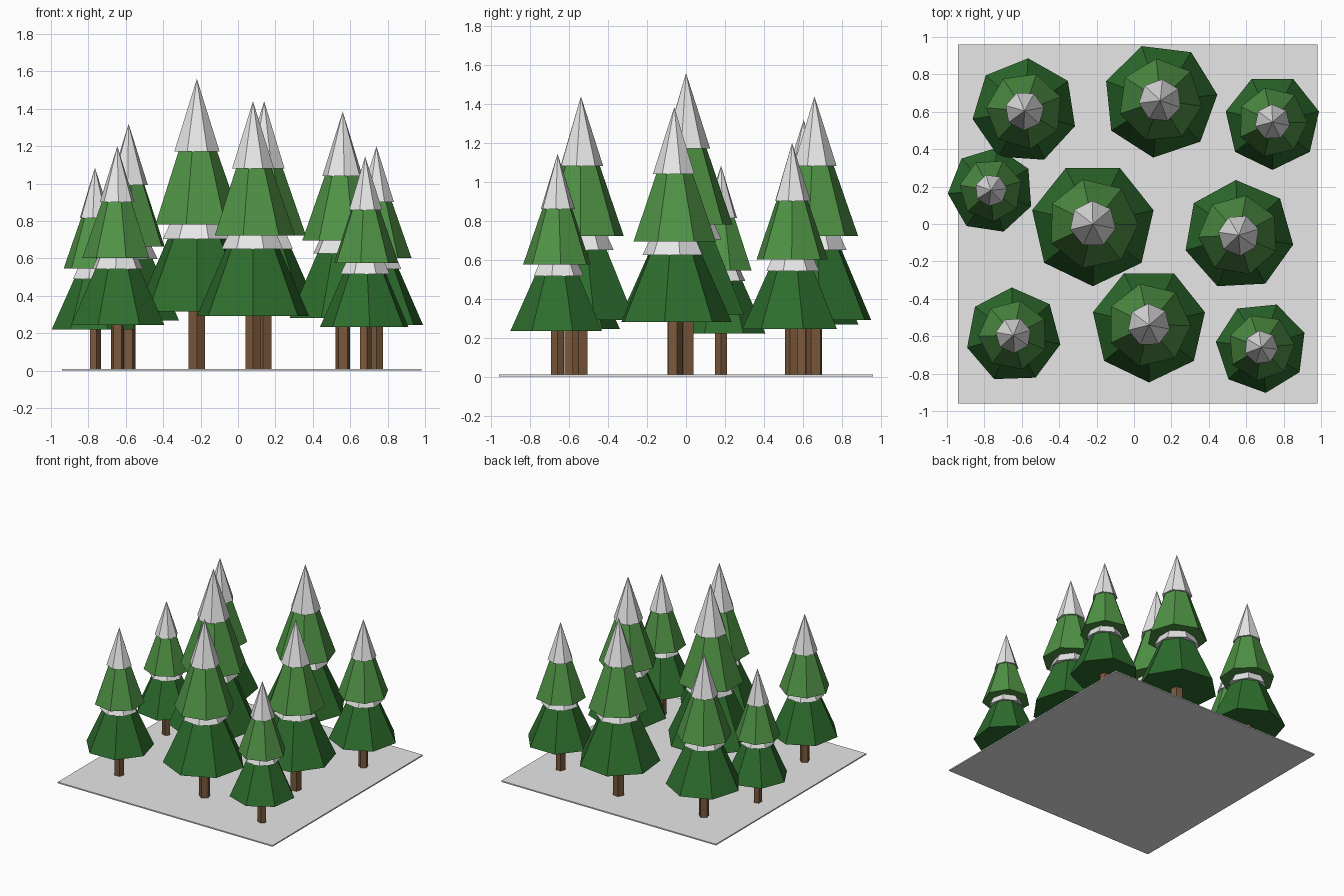
import bpy
import bmesh
from math import radians
from mathutils import Matrix

cube = bpy.data.objects.get("Cube")
if cube:
    bpy.data.objects.remove(cube, do_unlink=True)


def make_material(name, rgb):
    mat = bpy.data.materials.new(name)
    mat.use_nodes = True
    color = (*rgb, 1.0)
    mat.diffuse_color = color
    mat.node_tree.nodes["Principled BSDF"].inputs["Base Color"].default_value = color
    return mat


snow = make_material("snow white", (0.85, 0.85, 0.85))
dark_green = make_material("dark green", (0.027, 0.155, 0.027))
light_green = make_material("light green", (0.08, 0.29, 0.06))
bark = make_material("bark brown", (0.2, 0.1, 0.045))


def add_object(name, bm, mat):
    mesh = bpy.data.meshes.new(name)
    bm.to_mesh(mesh)
    bm.free()
    mesh.materials.append(mat)
    obj = bpy.data.objects.new(name, mesh)
    bpy.context.collection.objects.link(obj)
    return obj


def add_cone(name, mat, x, y, bottom, top, r_bottom, r_top, sides, angle):
    """Flat-sided cone or prism with one corner pointing at the given angle."""
    bm = bmesh.new()
    place = (Matrix.Translation((x, y, (bottom + top) / 2))
             @ Matrix.Rotation(radians(angle - 90), 4, "Z"))
    bmesh.ops.create_cone(bm, cap_ends=True, segments=sides, radius1=r_bottom,
                          radius2=r_top, depth=top - bottom, matrix=place)
    return add_object(name, bm, mat)


def add_tree(label, x, y, height, angle):
    base = 0.005
    h = height - base

    def tier(part, mat, low, high, radius, twist):
        add_cone(f"{label}_{part}", mat, x, y, base + low * h, base + high * h,
                 radius * h, 0, 7, angle + twist)

    # Trunk reaches up into the lower boughs
    add_cone(f"{label}_trunk", bark, x, y, 0.004, 0.3 * h,
             0.03 * h, 0.03 * h, 5, angle)
    # Two tiers of boughs, each with a snow cap slightly wider than the bough
    tier("lower_boughs", dark_green, 0.2, 0.68, 0.214, 0)
    tier("lower_snow", snow, 0.45, 0.7, 0.118, 20)
    tier("upper_boughs", light_green, 0.5, 0.95, 0.157, 38)
    tier("snow_cap", snow, 0.75, 1.0, 0.08, 27)


# Snowy ground slab
bm = bmesh.new()
bmesh.ops.create_cube(bm, size=1, matrix=Matrix.Translation((0.02, 0, 0.005))
                      @ Matrix.Diagonal((1.92, 1.92, 0.01, 1)))
add_object("ground", bm, snow)

# Trees: name, x, y, height, direction of one corner
trees = [
    ("center_tree", -0.22, 0.0, 1.56, -90),
    ("front_middle_tree", 0.08, -0.54, 1.44, -90),
    ("back_middle_tree", 0.14, 0.66, 1.44, -97),
    ("back_right_tree", -0.585, 0.605, 1.32, 86),
    ("back_left_tree", 0.74, 0.545, 1.2, -90),
    ("side_right_tree", -0.765, 0.18, 1.085, -73),
    ("side_left_tree", 0.56, -0.06, 1.385, 93),
    ("front_right_tree", -0.645, -0.595, 1.2, 92),
    ("front_left_tree", 0.68, -0.66, 1.145, 70),
]
for tree in trees:
    add_tree(*tree)
